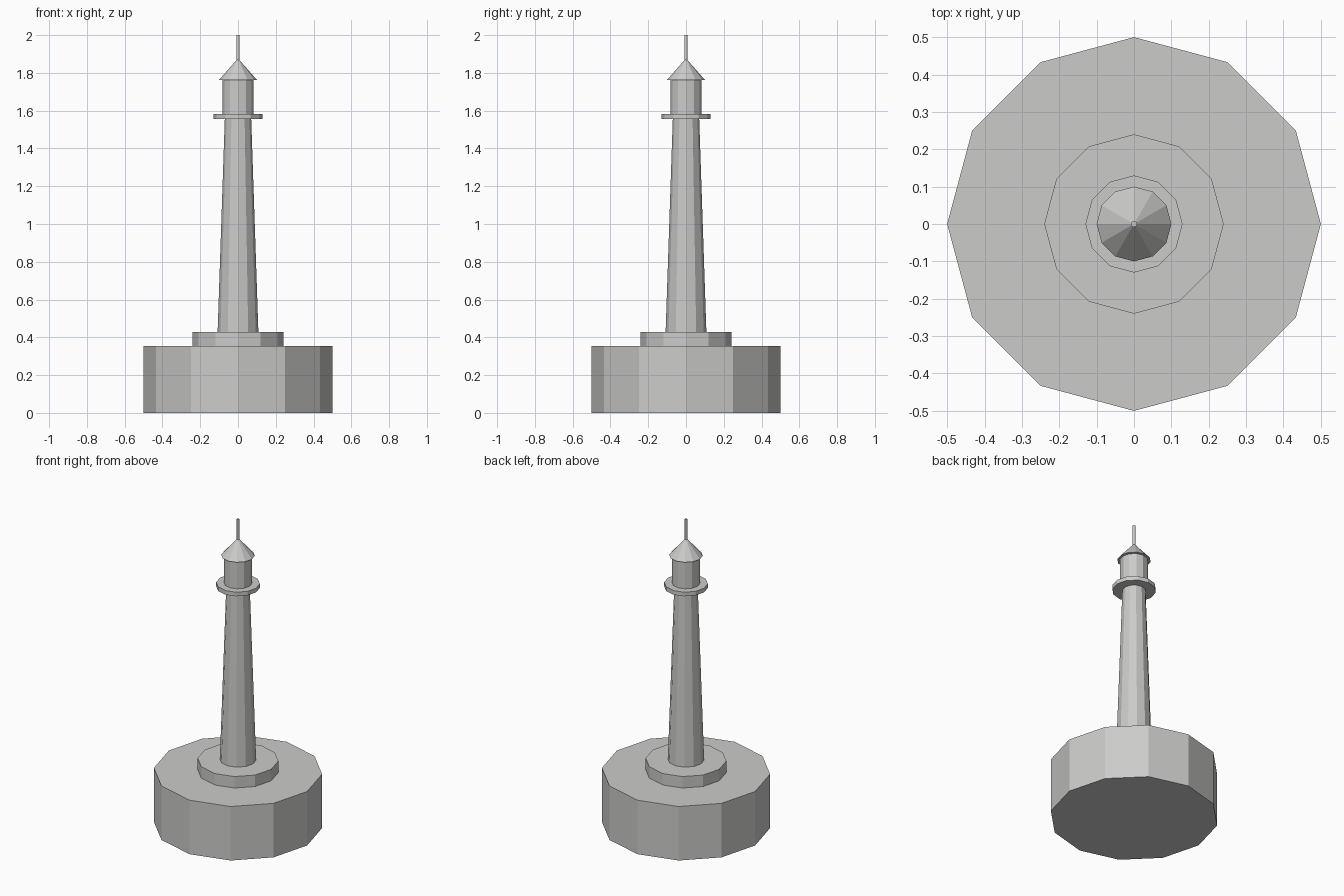
import bpy

SIDES = 12

cube = bpy.data.objects.get("Cube")
if cube:
    bpy.data.objects.remove(cube, do_unlink=True)

# Single plain grey
stone = bpy.data.materials.new("stone grey")
stone.use_nodes = True
colour = (0.6, 0.6, 0.59, 1)
stone.diffuse_color = colour
stone.node_tree.nodes["Principled BSDF"].inputs["Base Color"].default_value = colour


def drum(name, bottom, top, r_bottom, r_top, sides=SIDES):
    """Flat-sided drum or cone between two heights."""
    bpy.ops.mesh.primitive_cone_add(
        vertices=sides, radius1=r_bottom, radius2=r_top,
        depth=top - bottom, location=(0, 0, (bottom + top) / 2))
    obj = bpy.context.object
    obj.name = name
    obj.data.materials.append(stone)
    return obj


# Foundation and plinth
drum("foundation", 0, 0.353, 0.5, 0.5)
drum("plinth", 0.353, 0.428, 0.24, 0.24)

# Tapered tower
drum("tower", 0.428, 1.555, 0.108, 0.07)

# Gallery, lantern room, roof and mast
drum("gallery", 1.555, 1.582, 0.13, 0.13)
drum("lantern_room", 1.582, 1.763, 0.083, 0.083)
drum("roof", 1.763, 1.877, 0.1, 0)
drum("mast", 1.865, 2, 0.008, 0.008)
